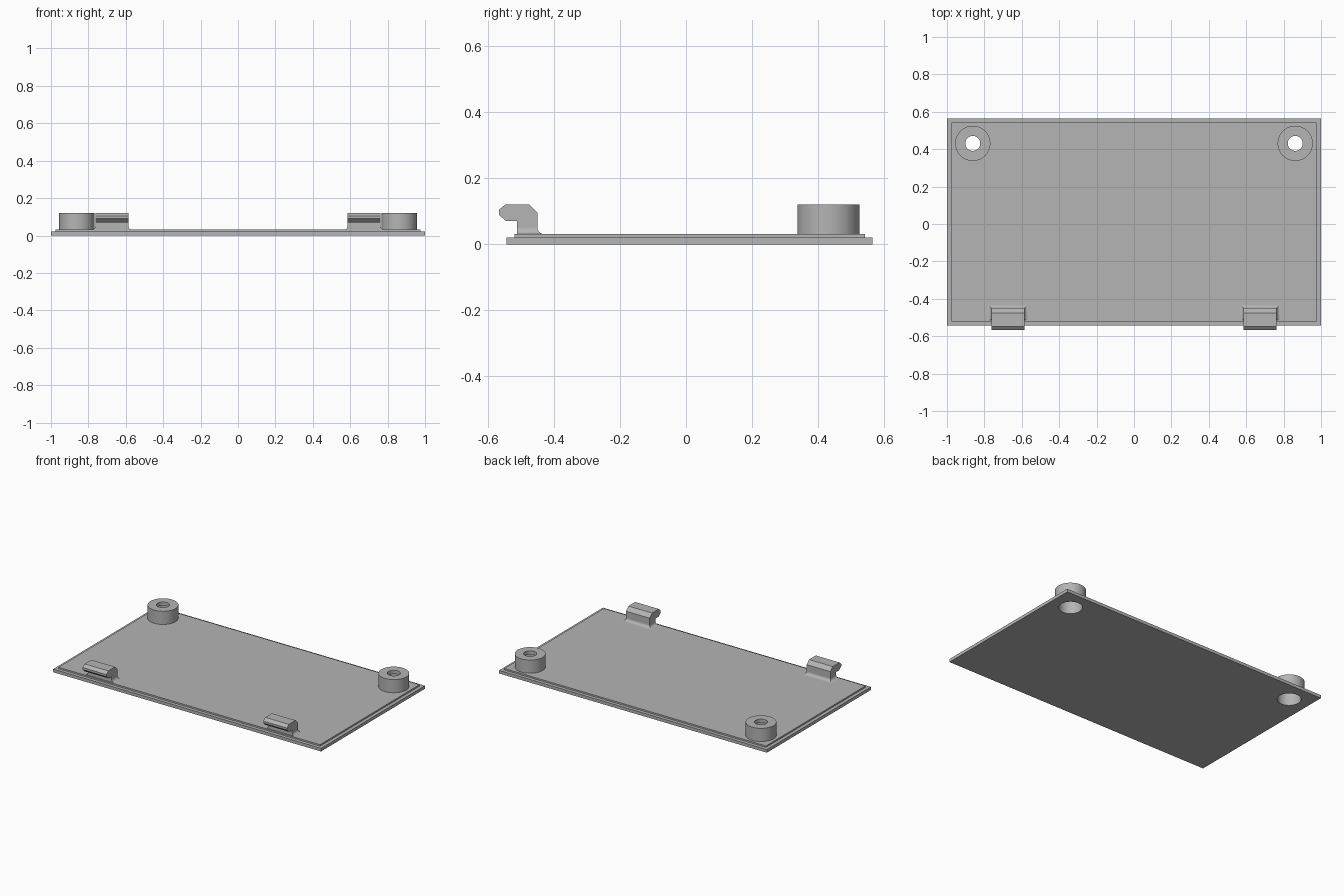
import bpy, bmesh, math

cube = bpy.data.objects.get("Cube")
if cube:
    bpy.data.objects.remove(cube, do_unlink=True)

grey = bpy.data.materials.new("plain grey")
grey.use_nodes = True
colour = (0.46, 0.46, 0.46, 1)
grey.diffuse_color = colour
grey.node_tree.nodes["Principled BSDF"].inputs["Base Color"].default_value = colour


def finish(name, bm, smooth=False):
    bmesh.ops.recalc_face_normals(bm, faces=bm.faces)
    mesh = bpy.data.meshes.new(name)
    bm.to_mesh(mesh)
    bm.free()
    mesh.materials.append(grey)
    obj = bpy.data.objects.new(name, mesh)
    bpy.context.collection.objects.link(obj)
    bpy.ops.object.select_all(action="DESELECT")
    obj.select_set(True)
    bpy.context.view_layer.objects.active = obj
    if smooth:
        bpy.ops.object.shade_smooth_by_angle(angle=math.radians(35))
    return obj


def loft(rings, caps=True, closed=False):
    """Bridge equal rings of points into one surface."""
    bm = bmesh.new()
    loops = [[bm.verts.new(p) for p in ring] for ring in rings]
    n = len(loops[0])
    pairs = list(zip(loops, loops[1:]))
    if closed:
        pairs.append((loops[-1], loops[0]))
    for a, b in pairs:
        for i in range(n):
            j = (i + 1) % n
            bm.faces.new((a[i], a[j], b[j], b[i]))
    if caps and not closed:
        bm.faces.new(loops[0])
        bm.faces.new(loops[-1])
    return bm


def rect(x0, x1, y0, y1, z):
    return [(x0, y0, z), (x1, y0, z), (x1, y1, z), (x0, y1, z)]


def circle(cx, cy, r, z, n=64):
    return [(cx + r * math.cos(math.tau * i / n),
             cy + r * math.sin(math.tau * i / n), z) for i in range(n)]


BASE, TOP = 0.021, 0.031
BOSS_X, BOSS_Y, BORE = 0.862, 0.431, 0.072

# Stepped cover plate
plate = finish("cover_plate", loft([
    rect(-1, 1, -0.543, 0.565, 0),
    rect(-1, 1, -0.543, 0.565, BASE),
    rect(-0.977, 0.977, -0.52, 0.542, BASE),
    rect(-0.977, 0.977, -0.52, 0.542, TOP)]))

for side, s in (("left", 1), ("right", -1)):
    # Bore through the plate
    cx = s * BOSS_X
    cutter = finish("bore_cutter", loft([circle(cx, BOSS_Y, BORE, -0.1),
                                         circle(cx, BOSS_Y, BORE, 0.1)]))
    cutter.hide_render = True
    cut = plate.modifiers.new("bore", "BOOLEAN")
    cut.operation, cut.solver, cut.object = "DIFFERENCE", "EXACT", cutter
    bpy.context.view_layer.objects.active = plate
    bpy.ops.object.modifier_apply(modifier=cut.name)
    bpy.data.objects.remove(cutter, do_unlink=True)

    # Counterbored screw boss
    profile = [(BORE, TOP), (0.094, TOP), (0.094, 0.12),
               (0.04, 0.12), (0.04, 0.095), (BORE, 0.095)]
    finish(side + "_screw_boss",
           loft([circle(cx, BOSS_Y, r, z) for r, z in profile], closed=True), True)

    # Hooked clip, extruded from its side profile
    x0, x1 = sorted((s * 0.586, s * 0.763))
    hook = [(-0.512, TOP), (-0.512, 0.07), (-0.545, 0.07), (-0.567, 0.09),
            (-0.567, 0.104), (-0.547, 0.121), (-0.475, 0.121),
            (-0.45, 0.096), (-0.45, TOP)]
    finish(side + "_clip_hook", loft([[(x, y, z) for y, z in hook] for x in (x0, x1)]))

    # Fillet flaring round the sides and back of the clip foot
    r, rings = 0.02, []
    for i in range(9):
        a = math.pi / 2 * i / 8
        d = r * (1 - math.sin(a))
        rings.append(rect(x0 - d, x1 + d, -0.512, -0.45 + d, TOP + r * (1 - math.cos(a))))
    finish(side + "_clip_fillet", loft(rings, caps=False), True)

# Smooth the bore walls of the plate
bpy.ops.object.select_all(action="DESELECT")
plate.select_set(True)
bpy.context.view_layer.objects.active = plate
bpy.ops.object.shade_smooth_by_angle(angle=math.radians(35))
